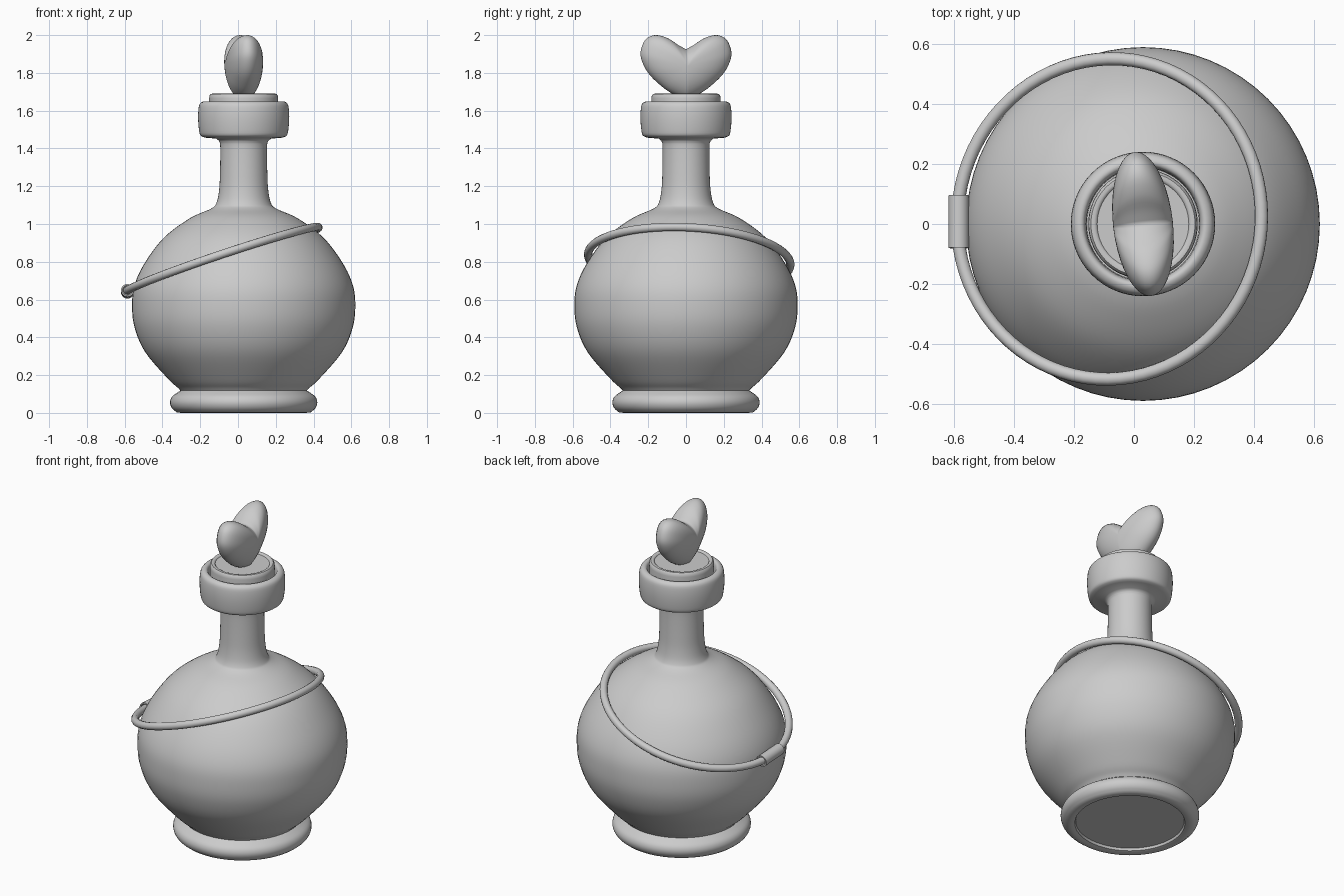
import bpy, bmesh, math
from mathutils import Vector, Matrix

if "Cube" in bpy.data.objects:
    bpy.data.objects.remove(bpy.data.objects["Cube"])

AXIS_X = 0.03  # bottle axis


def smooth_path(pts, steps=5):
    """Catmull-Rom curve through 2D points."""
    p = [Vector(q) for q in pts]
    p = [2 * p[0] - p[1]] + p + [2 * p[-1] - p[-2]]
    out = []
    for i in range(1, len(p) - 2):
        a, b, c, d = p[i - 1:i + 3]
        for s in range(steps):
            t = s / steps
            out.append(0.5 * (2 * b + (c - a) * t + (2 * a - 5 * b + 4 * c - d) * t * t
                              + (3 * b - a - 3 * c + d) * t ** 3))
    return out + [p[-2]]


def finish(name, bm, angle=40):
    bmesh.ops.remove_doubles(bm, verts=bm.verts, dist=1e-5)
    bmesh.ops.recalc_face_normals(bm, faces=bm.faces)
    me = bpy.data.meshes.new(name)
    bm.to_mesh(me)
    bm.free()
    ob = bpy.data.objects.new(name, me)
    bpy.context.collection.objects.link(ob)
    bpy.ops.object.select_all(action='DESELECT')
    ob.select_set(True)
    bpy.context.view_layer.objects.active = ob
    bpy.ops.object.shade_smooth_by_angle(angle=math.radians(angle))
    return ob


def grid(bm, rows, wrap_rows=False):
    """Skin rows of points; every row is a closed loop."""
    rings = [[bm.verts.new(p) for p in row] for row in rows]
    n = len(rings[0])
    for i in range(len(rings) if wrap_rows else len(rings) - 1):
        a, b = rings[i], rings[(i + 1) % len(rings)]
        for j in range(n):
            k = (j + 1) % n
            bm.faces.new((a[j], a[k], b[k], b[j]))
    return rings


def lathe(name, profile, segs=64):
    bm = bmesh.new()
    angs = [2 * math.pi * i / segs for i in range(segs)]
    rings = grid(bm, [[(AXIS_X + r * math.cos(a), r * math.sin(a), z) for a in angs]
                      for r, z in profile])
    bm.faces.new(rings[0])
    bm.faces.new(rings[-1])
    return finish(name, bm)


# Bottle: recessed foot, round belly, slim neck, thick lip
foot = [(0.305, 0.02), (0.31, 0.006), (0.33, 0)]
foot += smooth_path([(0.355, 0.003), (0.38, 0.025), (0.39, 0.055), (0.38, 0.085),
                     (0.352, 0.107), (0.335, 0.118)], 3)
belly = smooth_path([(0.345, 0.13), (0.40, 0.18), (0.52, 0.32), (0.577, 0.45), (0.591, 0.57),
                     (0.577, 0.68), (0.52, 0.80), (0.42, 0.93), (0.286, 1.03), (0.175, 1.08),
                     (0.145, 1.11), (0.13, 1.18), (0.125, 1.28), (0.124, 1.41), (0.13, 1.44)])
lip = [(0.145, 1.452)]
lip += smooth_path([(0.205, 1.457), (0.228, 1.468), (0.236, 1.495), (0.241, 1.55), (0.24, 1.60),
                    (0.233, 1.635), (0.213, 1.649), (0.197, 1.643), (0.19, 1.62)], 3)
lathe("bottle", foot + belly + lip + [(0.188, 1.58)])

# Stopper disc
lathe("stopper", [(0.18, 1.57), (0.183, 1.665), (0.181, 1.68), (0.174, 1.689), (0.163, 1.69),
                  (0.156, 1.687), (0.153, 1.682)])

# Heart handle: inflated outline, slightly twisted
half = smooth_path([(0, 1.925), (0.045, 1.95), (0.10, 1.985), (0.165, 2.0), (0.217, 1.975),
                    (0.242, 1.91), (0.23, 1.85), (0.19, 1.785), (0.115, 1.717), (0.053, 1.68),
                    (0, 1.66)], 4)
outline = half + [Vector((-p.x, p.y)) for p in half[-2:0:-1]]
centre = Vector((0, 1.84))
rows = []
for i in range(21):
    a = math.pi * (i / 20 - 0.5) * 0.999
    pts = [centre + (p - centre) * math.cos(a) for p in outline]
    rows.append([(0.1 * math.sin(a), p.x, p.y) for p in pts])
bm = bmesh.new()
rings = grid(bm, rows)
bm.faces.new(rings[0])
bm.faces.new(rings[-1])
bmesh.ops.transform(bm, verts=bm.verts,
                    matrix=Matrix.Translation((AXIS_X, 0, 0)) @ Matrix.Rotation(math.radians(6.5), 4, 'Z'))
finish("heart_handle", bm, 60)

# Tilted cord ring around the shoulder
normal = Vector((-0.335, 0.055, 1)).normalized()
across = (Vector((1, 0, 0)) - normal * normal.x).normalized()
along = normal.cross(across)
mid = Vector((-0.082, 0.017, 0.812))
R, r = 0.536, 0.022
rows = []
for i in range(80):
    u = 2 * math.pi * i / 80
    out = across * math.cos(u) + along * math.sin(u)
    rows.append([mid + out * (R + r * math.cos(v)) + normal * r * math.sin(v)
                 for v in (2 * math.pi * j / 12 for j in range(12))])
bm = bmesh.new()
grid(bm, rows, True)
finish("cord_ring", bm)

# Clasp sleeve on the low side of the cord
low = mid - across * (R - 0.005)
rows = []
for s, rad in ((-0.08, 0.02), (-0.088, 0.027), (-0.088, 0.034), (0.088, 0.034), (0.088, 0.027), (0.08, 0.02)):
    rows.append([low + along * s + across * rad * math.cos(v) + normal * rad * math.sin(v)
                 for v in (2 * math.pi * j / 24 for j in range(24))])
bm = bmesh.new()
grid(bm, rows)
finish("clasp_sleeve", bm)
